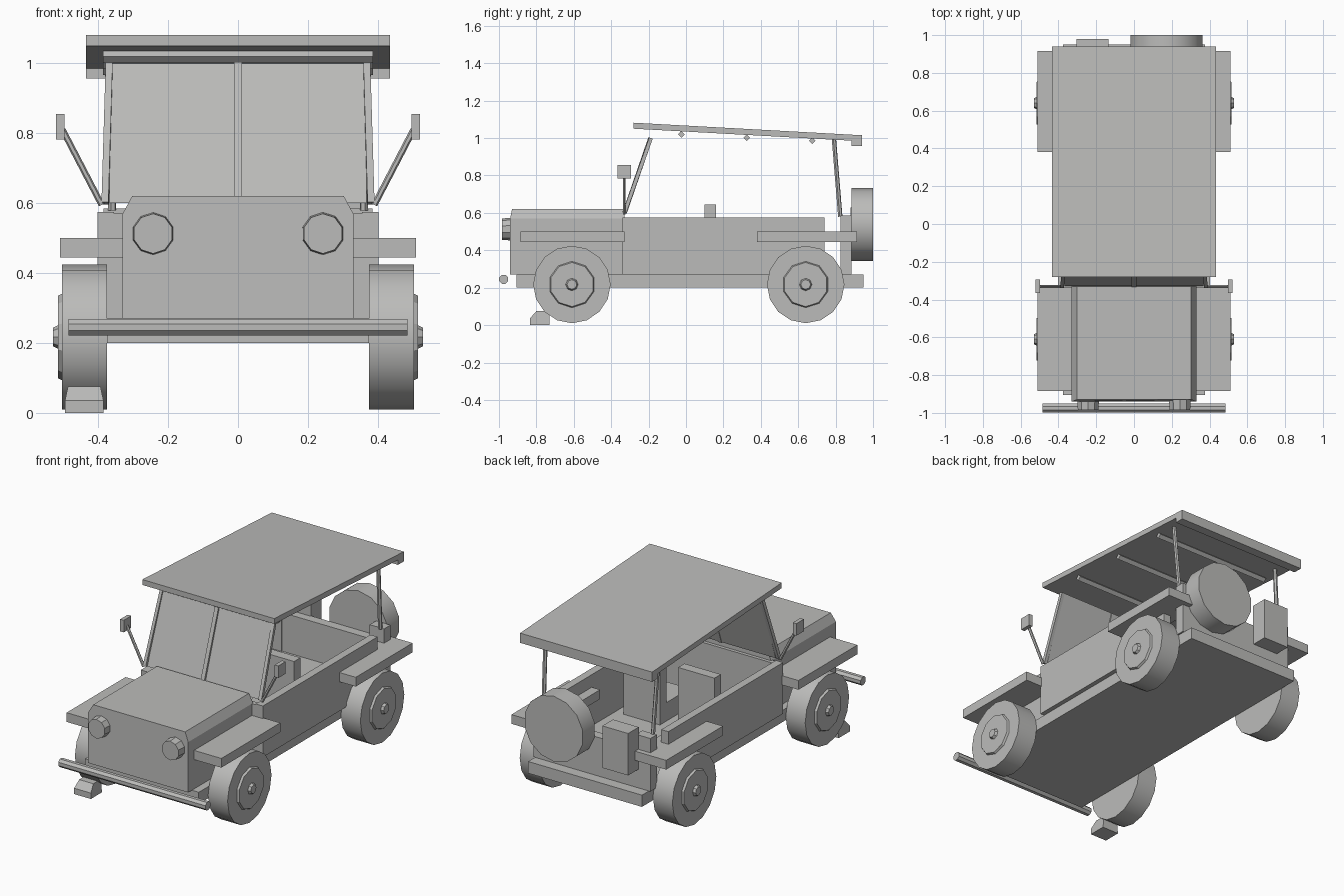
import bpy, bmesh, math
from mathutils import Vector

if "Cube" in bpy.data.objects:
    bpy.data.objects.remove(bpy.data.objects["Cube"])

grey = bpy.data.materials.new("body_grey")
grey.diffuse_color = (0.5, 0.5, 0.49, 1)
grey.use_nodes = True
grey.node_tree.nodes["Principled BSDF"].inputs["Base Color"].default_value = grey.diffuse_color


def finish(name, bm, smooth=False):
    bmesh.ops.recalc_face_normals(bm, faces=bm.faces)
    mesh = bpy.data.meshes.new(name)
    bm.to_mesh(mesh)
    bm.free()
    ob = bpy.data.objects.new(name, mesh)
    bpy.context.collection.objects.link(ob)
    mesh.materials.append(grey)
    if smooth:
        bpy.ops.object.select_all(action='DESELECT')
        ob.select_set(True)
        bpy.context.view_layer.objects.active = ob
        bpy.ops.object.shade_smooth_by_angle(angle=math.radians(32))
    return ob


def box(name, x, y, z):
    """Box from (min, max) pairs."""
    bm = bmesh.new()
    bmesh.ops.create_cube(bm, size=1)
    for v in bm.verts:
        v.co = [r[0] if c < 0 else r[1] for c, r in zip(v.co, (x, y, z))]
    return finish(name, bm)


def rod(name, a, b, r, sides=8, r2=None, smooth=False, turn=0.0):
    """Solid cylinder or cone from point a to point b."""
    a, b = Vector(a), Vector(b)
    bm = bmesh.new()
    bmesh.ops.create_cone(bm, cap_ends=True, segments=sides, radius1=r,
                          radius2=r if r2 is None else r2, depth=(b - a).length)
    rot = (b - a).to_track_quat('Z', 'Y').to_matrix()
    for v in bm.verts:
        c, s = math.cos(turn), math.sin(turn)
        v.co = Vector((c * v.co.x - s * v.co.y, s * v.co.x + c * v.co.y, v.co.z))
        v.co = rot @ v.co + (a + b) / 2
    return finish(name, bm, smooth)


def prism(name, profile, axis, lo, hi):
    """Extrude a closed profile along x (profile is y,z) or y (profile is x,z)."""
    bm = bmesh.new()
    ends = []
    for t in (lo, hi):
        ends.append([bm.verts.new((t, p, q) if axis == 'x' else (p, t, q)) for p, q in profile])
    n = len(profile)
    for e in ends:
        bm.faces.new(e)
    for i in range(n):
        j = (i + 1) % n
        bm.faces.new((ends[0][i], ends[0][j], ends[1][j], ends[1][i]))
    return finish(name, bm)


def span(s, a, b):
    return (min(s * a, s * b), max(s * a, s * b))


# Chassis, hood, firewall and tailgate
box("chassis", (-.375, .375), (-.905, .95), (.2, .27))
hood = prism("hood", [(-.33, .27), (.33, .27), (.33, .57), (.303, .62), (-.303, .62), (-.33, .57)],
             'y', -.94, -.33)
for v in hood.data.vertices:
    if v.co.z > .6 and v.co.y < -.9:
        v.co.y = -.93
box("firewall", (-.355, .355), (-.34, -.31), (.27, .57))
box("tailgate", (-.31, .31), (.83, .885), (.27, .5))

# Bumper and loose block in front of one wheel
rod("bumper", (-.485, -.975, .245), (.485, -.975, .245), .026, 8, turn=math.pi / 8)
block = prism("wheel_block", [(-.835, 0), (-.73, 0), (-.73, .075), (-.80, .075), (-.835, .035)],
              'x', -.495, -.385)
for v in block.data.vertices:
    if v.co.z > .05:
        v.co.x = -.44 + (v.co.x + .44) * .85

# Mirrored parts
for s, side in ((-1, "left"), (1, "right")):
    box(side + "_side_wall", span(s, .355, .402), (-.34, .74), (.27, .575))
    box(side + "_rear_post_base", span(s, .29, .385), (.825, .885), (.27, .585))
    box(side + "_front_fender", span(s, .30, .51), (-.885, -.33), (.445, .5))
    box(side + "_rear_fender", span(s, .30, .51), (.38, .915), (.445, .5))
    box(side + "_seat_back", span(s, .06, .30), (.10, .16), (.27, .645))
    box(side + "_seat_cushion", span(s, .06, .30), (-.12, .10), (.27, .38))
    rod(side + "_headlight", (s * .243, -.93, .513), (s * .243, -.985, .513), .061, 10, .057)
    rod(side + "_rear_post", (s * .36, .825, .58), (s * .37, .79, 1.005), .012, 6)
    # Mirror on a slanted stalk
    rod(side + "_mirror_stalk", (s * .39, -.33, .595), (s * .502, -.33, .81), .009, 6)
    box(side + "_mirror", span(s, .497, .521), (-.365, -.295), (.783, .855))
    # Windscreen pillar
    rod(side + "_windscreen_pillar", (s * .38, -.33, .6), (s * .368, -.188, 1.0), .014, 4, turn=math.pi / 4)
    # Wheels with stepped hubs
    for y, end in ((-.61, "front"), (.64, "rear")):
        def ring(part, x1, x2, r, n, r2=None):
            rod(f"{side}_{end}_{part}", (s * x1, y, .217), (s * x2, y, .217), r, n, r2, True)
        ring("tyre", .375, .503, .207, 16)
        ring("hub", .495, .515, .128, 10, .118)
        ring("hub_cap", .51, .53, .036, 8, .026)

# Windscreen panes and centre bar
prism("windscreen", [(-.327, .6), (-.318, .6), (-.184, 1.0), (-.193, 1.0)], 'x', -.368, .368)
rod("windscreen_centre_bar", (0, -.328, .6), (0, -.19, 1.0), .017, 4, turn=math.pi / 4)

# Sloping roof, rear lip and cross bars
prism("roof", [(-.28, 1.05), (.94, .983), (.94, 1.015), (-.28, 1.082)], 'x', -.435, .435)
box("roof_rear_lip", (-.435, .435), (.885, .94), (.957, 1.0))
for i, (y, z) in enumerate(((-.025, 1.02), (.325, 1.002), (.675, .985))):
    rod(f"roof_bar_{i + 1}", (-.387, y, z), (.387, y, z), .018, 4)

# Spare wheel and fuel can on the back
rod("spare_wheel", (.172, .885, .538), (.172, 1.0, .538), .195, 14, smooth=True)
box("fuel_can", (-.305, -.135), (.88, .98), (.38, .63))
